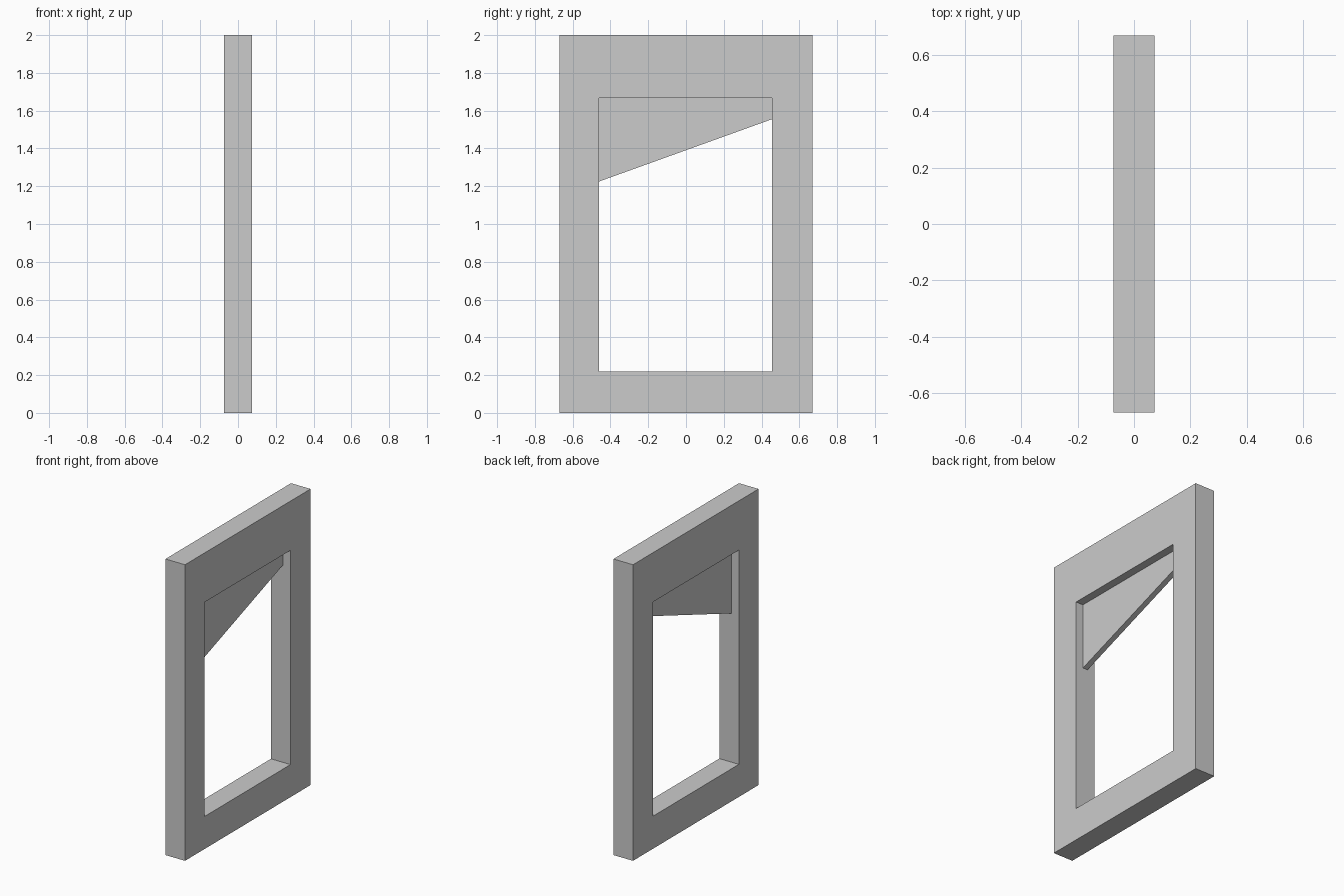
import bpy, bmesh

if "Cube" in bpy.data.objects:
    bpy.data.objects.remove(bpy.data.objects["Cube"])


def extrude_profile(name, loops, half_depth):
    """Slab along x from (y, z) loops; a second loop becomes a through hole."""
    bm = bmesh.new()
    rings = []
    for loop in loops:
        front = [bm.verts.new((half_depth, y, z)) for y, z in loop]
        back = [bm.verts.new((-half_depth, y, z)) for y, z in loop]
        rings.append((front, back))
        for i in range(len(loop)):
            j = (i + 1) % len(loop)
            bm.faces.new((front[i], front[j], back[j], back[i]))
    for side in (0, 1):
        if len(loops) == 1:
            bm.faces.new(rings[0][side])
        else:
            a, b = rings[0][side], rings[1][side]
            for i in range(len(a)):
                j = (i + 1) % len(a)
                bm.faces.new((a[i], a[j], b[j], b[i]))
    bmesh.ops.recalc_face_normals(bm, faces=bm.faces)
    mesh = bpy.data.meshes.new(name)
    bm.to_mesh(mesh)
    bm.free()
    obj = bpy.data.objects.new(name, mesh)
    bpy.context.collection.objects.link(obj)
    return obj


def rect(y0, y1, z0, z1):
    return [(y0, z0), (y1, z0), (y1, z1), (y0, z1)]


LEFT, RIGHT, SILL, HEAD = -0.46, 0.456, 0.22, 1.667

# Rectangular surround with the opening through it
extrude_profile("window_frame",
                [rect(-0.67, 0.67, 0, 2), rect(LEFT, RIGHT, SILL, HEAD)], 0.073)

# Thin slanted remnant of panel set midway in the opening
extrude_profile("broken_panel",
                [[(LEFT, 1.225), (RIGHT, 1.555), (RIGHT, HEAD), (LEFT, HEAD)]], 0.0185)
